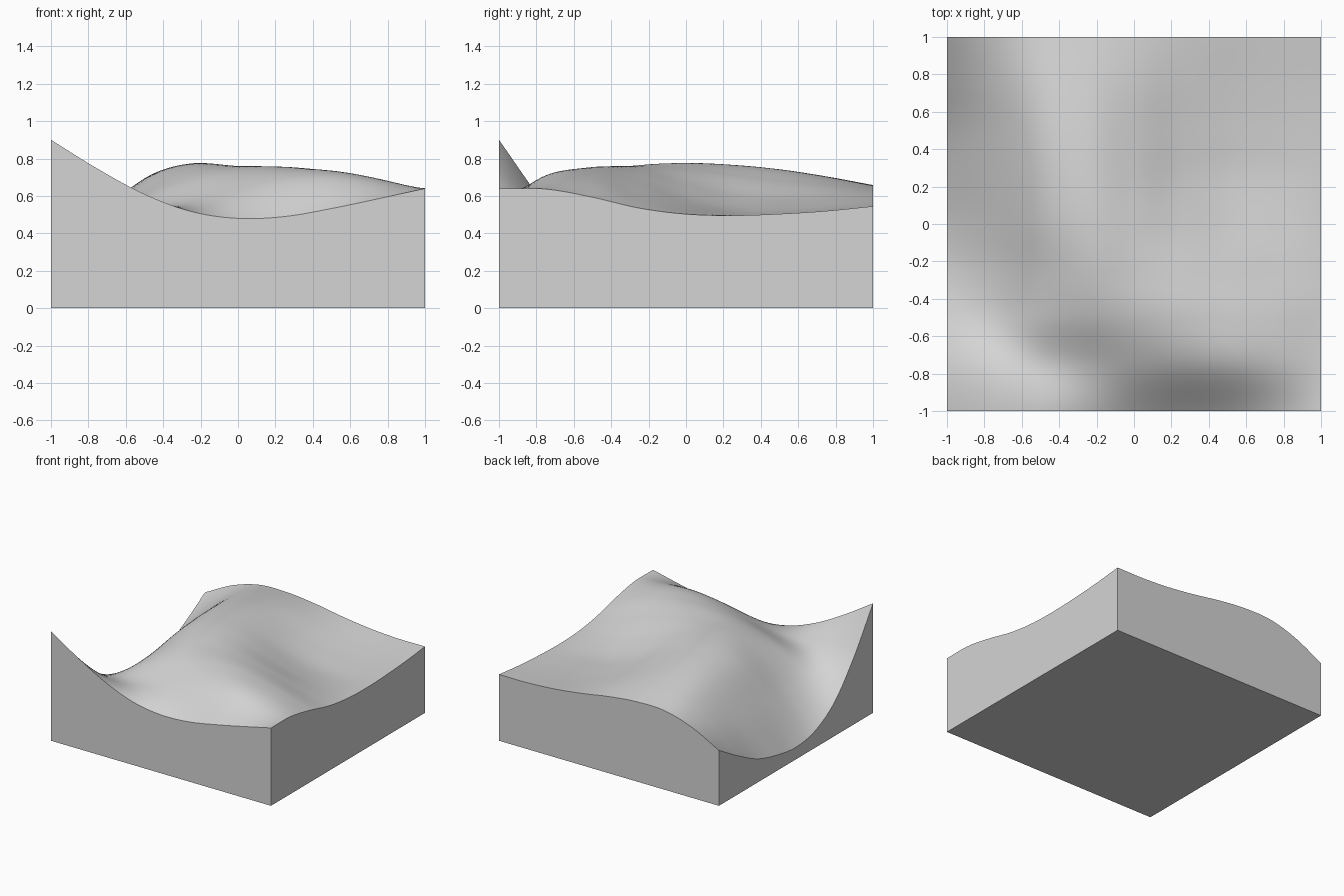
import bpy, bmesh, math

if "Cube" in bpy.data.objects:
    bpy.data.objects.remove(bpy.data.objects["Cube"])

# Height samples: rows run front to back, columns left to right, 0.25 apart
HEIGHTS = [
    [.900, .745, .610, .517, .480, .490, .533, .585, .640],
    [.550, .530, .535, .575, .640, .690, .710, .685, .637],
    [.280, .430, .590, .690, .740, .754, .730, .675, .593],
    [.140, .395, .630, .750, .760, .730, .670, .600, .535],
    [.100, .410, .675, .773, .745, .665, .585, .535, .503],
    [.130, .440, .692, .766, .710, .605, .530, .500, .496],
    [.195, .475, .692, .742, .680, .585, .525, .503, .504],
    [.315, .525, .677, .703, .658, .585, .537, .520, .520],
    [.455, .580, .650, .655, .630, .590, .560, .545, .545],
]
CELLS = 80


def spline(values, t):
    """Smooth curve through evenly spaced values, t from 0 to 1."""
    n = len(values) - 1
    p = [2 * values[0] - values[1], *values, 2 * values[-1] - values[-2]]
    i = min(int(t * n), n - 1)
    f = t * n - i
    a, b, c, d = p[i:i + 4]
    return b + .5 * f * (c - a + f * (2*a - 5*b + 4*c - d + f * (3*(b - c) + d - a)))


def height(x, y):
    u, v = (min(max((k + 1) / 2, 0), 1) for k in (x, y))
    return spline([spline(row, u) for row in HEIGHTS], v)


clay = bpy.data.materials.new("light_grey")
clay.diffuse_color = (.66, .66, .66, 1)
clay.use_nodes = True
clay.node_tree.nodes["Principled BSDF"].inputs["Base Color"].default_value = clay.diffuse_color

# Rolling top surface
bm = bmesh.new()
bmesh.ops.create_grid(bm, x_segments=CELLS, y_segments=CELLS, size=1)
for v in bm.verts:
    v.co.z = height(v.co.x, v.co.y)
for f in bm.faces:
    f.smooth = True

# Straight side walls down to a flat base
rim = [e for e in bm.edges if e.is_boundary]
walls = bmesh.ops.extrude_edge_only(bm, edges=rim)["geom"]
for g in walls:
    if isinstance(g, bmesh.types.BMVert):
        g.co.z = 0
base_edges = [e for e in bm.edges if e.is_boundary]
bmesh.ops.contextual_create(bm, geom=base_edges)
bmesh.ops.recalc_face_normals(bm, faces=bm.faces[:])

mesh = bpy.data.meshes.new("terrain_block")
bm.to_mesh(mesh)
bm.free()
mesh.materials.append(clay)
block = bpy.data.objects.new("terrain_block", mesh)
bpy.context.collection.objects.link(block)

# Smooth land, crisp rim and corners
bpy.context.view_layer.objects.active = block
block.select_set(True)
bpy.ops.object.shade_smooth_by_angle(angle=math.radians(30))
